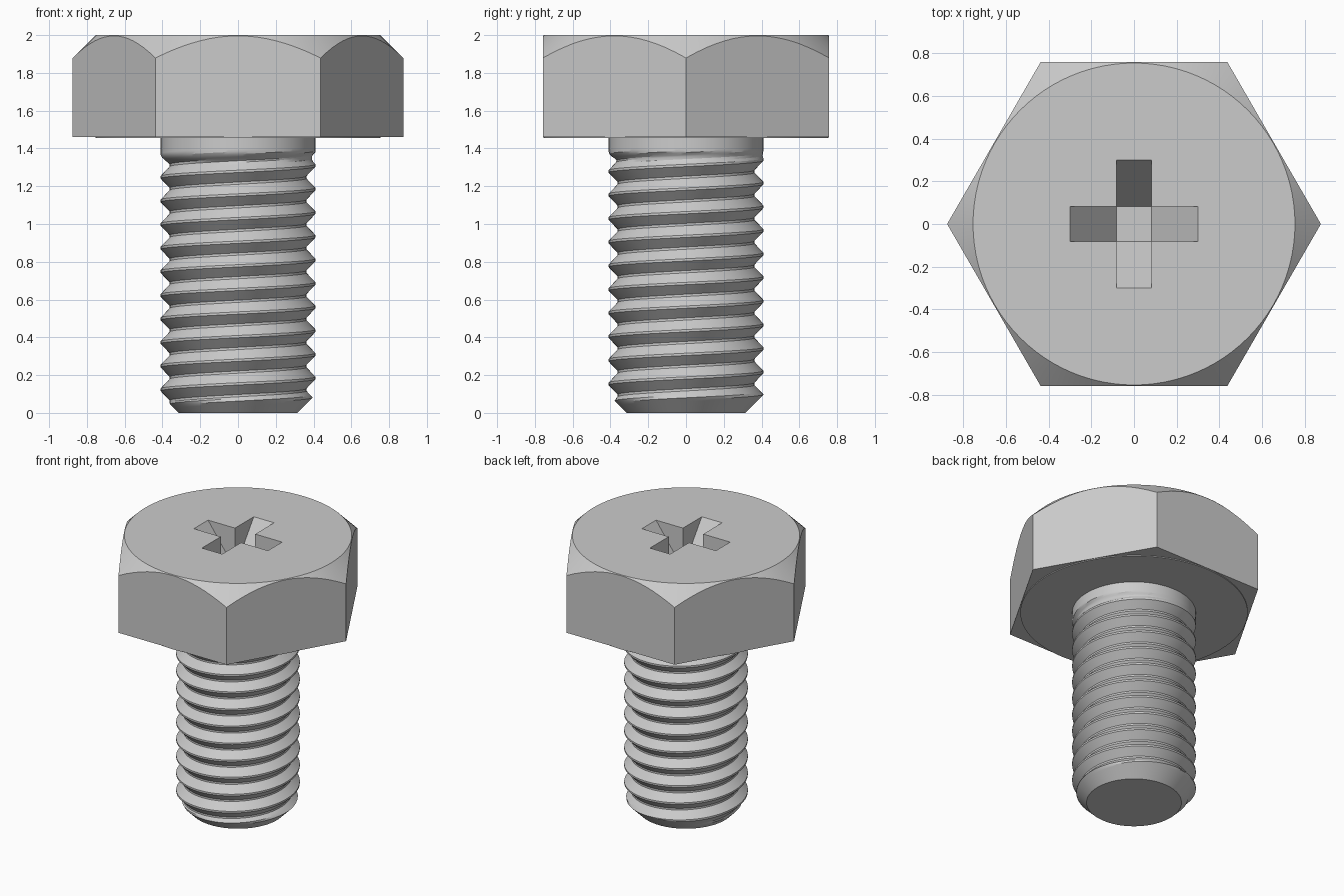
import bpy, bmesh
from math import sin, cos, pi, radians, floor

if "Cube" in bpy.data.objects:
    bpy.data.objects.remove(bpy.data.objects["Cube"])

N = 96            # segments around
R_HEX, APO, R_TOP = 0.875, 0.758, 0.754
Z_HEAD, Z_TOP = 1.46, 2.0
R_CREST, R_ROOT, PITCH = 0.41, 0.362, 0.125


def finish(name, bm):
    bmesh.ops.remove_doubles(bm, verts=bm.verts, dist=1e-5)
    bmesh.ops.recalc_face_normals(bm, faces=bm.faces)
    me = bpy.data.meshes.new(name)
    bm.to_mesh(me)
    bm.free()
    ob = bpy.data.objects.new(name, me)
    bpy.context.collection.objects.link(ob)
    return ob


def smooth(ob, angle):
    bpy.ops.object.select_all(action='DESELECT')
    bpy.context.view_layer.objects.active = ob
    ob.select_set(True)
    bpy.ops.object.shade_smooth_by_angle(angle=radians(angle))


def hex_radius(a):
    return APO / cos((a % (pi / 3)) - pi / 6)


def chamfer_z(a):
    return Z_TOP - (hex_radius(a) - R_TOP)


# Hex head: rings from washer face up to the conical top chamfer
rings = [
    (lambda a: R_TOP, lambda a: Z_HEAD - 0.006),
    (lambda a: R_TOP, lambda a: Z_HEAD),
    (hex_radius, lambda a: Z_HEAD),
    (hex_radius, chamfer_z),
    (lambda a: R_TOP, lambda a: Z_TOP),
]
bm = bmesh.new()
grid = [[bm.verts.new((r(a) * cos(a), r(a) * sin(a), z(a)))
         for a in (2 * pi * j / N for j in range(N))] for r, z in rings]
for lo, hi in zip(grid, grid[1:]):
    for j in range(N):
        k = (j + 1) % N
        bm.faces.new((lo[j], lo[k], hi[k], hi[j]))
bm.faces.new(grid[0][::-1])
bm.faces.new(grid[-1])
head = finish("hex_head", bm)

# Cross recess: two tapered slots cut from the top
W, ARM, DEPTH = 0.082, 0.30, 0.30
profile = [(-ARM, 2.1), (-ARM, 2.0), (-W, 2 - DEPTH), (W, 2 - DEPTH), (ARM, 2.0), (ARM, 2.1)]
for turn in (0, 1):
    bm = bmesh.new()
    sides = []
    for s in (-W, W):
        sides.append([bm.verts.new((u, s, z) if turn == 0 else (s, u, z)) for u, z in profile])
    a, b = sides
    bm.faces.new(a)
    bm.faces.new(b[::-1])
    for i in range(len(a)):
        k = (i + 1) % len(a)
        bm.faces.new((a[i], a[k], b[k], b[i]))
    cutter = finish("slot_cutter", bm)
    cutter.hide_render = True
    mod = head.modifiers.new("slot", 'BOOLEAN')
    mod.operation, mod.solver, mod.object = 'DIFFERENCE', 'EXACT', cutter
    bpy.context.view_layer.objects.active = head
    bpy.ops.object.modifier_apply(modifier=mod.name)
    bpy.data.objects.remove(cutter)
smooth(head, 20)

# Threaded shank: helical grid, clipped by the tip chamfer and fading into a collar
STEPS = (0.0, 0.05, 0.16, 0.27, 0.38, 0.45, 0.55, 0.62, 0.73, 0.84, 0.95)


def thread_radius(t):
    d = min(t, 1 - t)          # distance from crest, in pitches
    f = min(max((d - 0.05) / 0.40, 0), 1)
    return R_CREST - (R_CREST - R_ROOT) * f


bm = bmesh.new()
columns = []
for j in range(N + 1):
    a = 2 * pi * j / N
    col = []
    for turn in range(-2, 13):
        for t in STEPS:
            z = 0.06 + PITCH * (turn + t + j / N)
            r = thread_radius(t)
            fade = min(max((z - 1.33) / 0.05, 0), 1)
            r += (R_CREST - r) * fade
            z = min(max(z, 0), 1.40)
            r = min(r, 0.315 + z)
            col.append(bm.verts.new((r * cos(a), r * sin(a), z)))
    col.append(bm.verts.new((R_CREST * cos(a), R_CREST * sin(a), Z_HEAD + 0.01)))
    columns.append(col)
for c0, c1 in zip(columns, columns[1:]):
    for i in range(len(c0) - 1):
        q = (c0[i], c1[i], c1[i + 1], c0[i + 1])
        if max(v.co.z for v in q) > 1e-6 and min(v.co.z for v in q) < 1.4 - 1e-6 or i == len(c0) - 2:
            bm.faces.new(q)
bmesh.ops.delete(bm, geom=[v for v in bm.verts if not v.link_faces], context='VERTS')
bmesh.ops.remove_doubles(bm, verts=bm.verts, dist=1e-5)
bmesh.ops.holes_fill(bm, edges=[e for e in bm.edges if e.is_boundary], sides=0)
shank = finish("threaded_shank", bm)
smooth(shank, 25)
